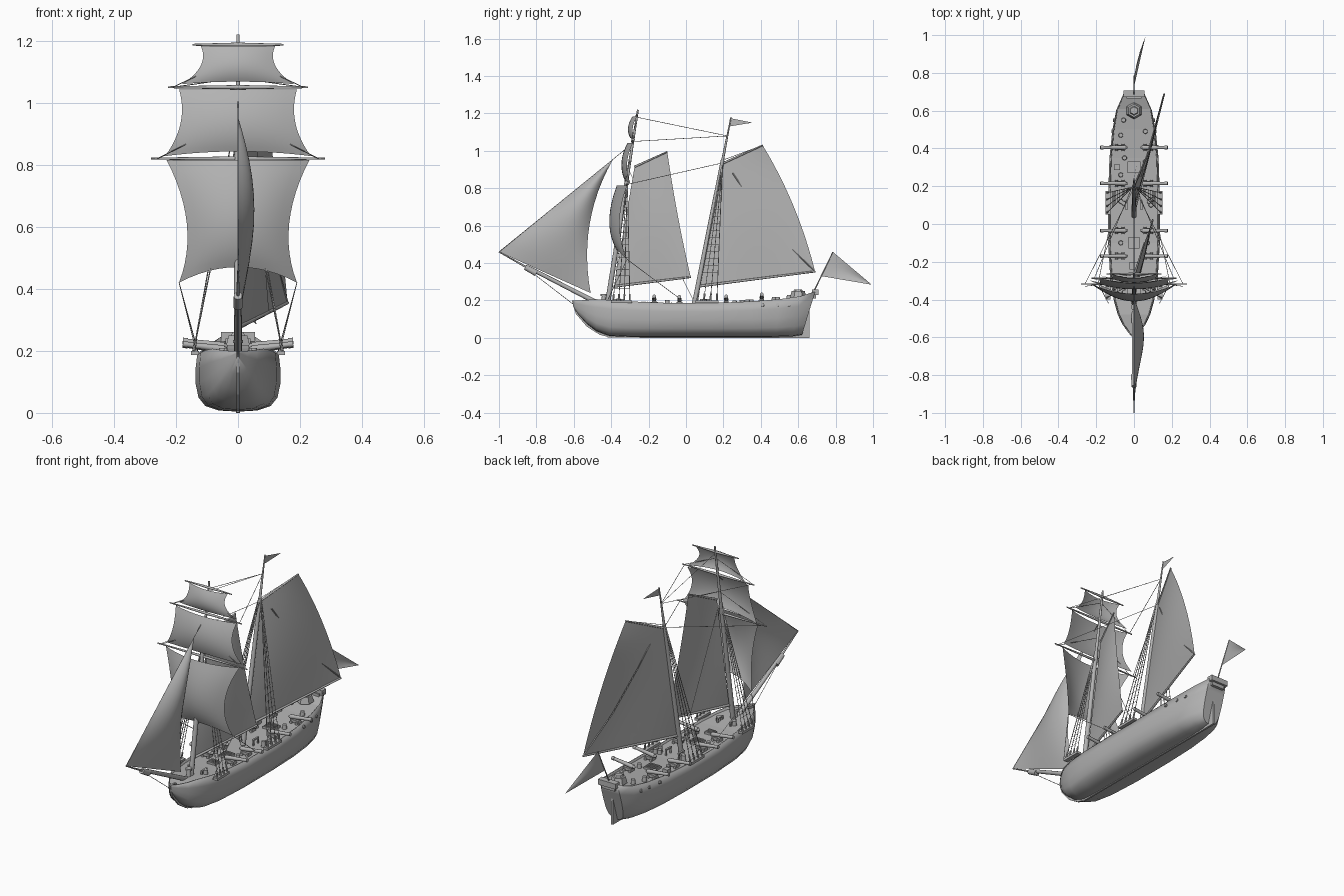
import bpy, bmesh, math, random
from mathutils import Vector, Matrix

cube = bpy.data.objects.get("Cube")
if cube:
    bpy.data.objects.remove(cube)

GREY = bpy.data.materials.new("plain grey")
GREY.use_nodes = True
GREY.diffuse_color = (0.45, 0.45, 0.45, 1)
GREY.node_tree.nodes["Principled BSDF"].inputs["Base Color"].default_value = (0.45, 0.45, 0.45, 1)


def finish(bm, name, smooth=True):
    mesh = bpy.data.meshes.new(name)
    bm.to_mesh(mesh)
    bm.free()
    mesh.materials.append(GREY)
    obj = bpy.data.objects.new(name, mesh)
    bpy.context.collection.objects.link(obj)
    if smooth:
        bpy.ops.object.select_all(action='DESELECT')
        obj.select_set(True)
        bpy.context.view_layer.objects.active = obj
        bpy.ops.object.shade_smooth_by_angle(angle=math.radians(40))
    return obj


def tube(bm, a, b, r1, r2=None, sides=8):
    a, b = Vector(a), Vector(b)
    d = b - a
    m = Matrix.Translation((a + b) / 2) @ d.to_track_quat('Z', 'Y').to_matrix().to_4x4()
    bmesh.ops.create_cone(bm, cap_ends=True, segments=sides, radius1=r1,
                          radius2=r1 if r2 is None else r2, depth=d.length, matrix=m)


def box(bm, centre, size, turn=0):
    m = Matrix.Translation(centre) @ Matrix.Rotation(turn, 4, 'Z') @ Matrix.Diagonal((*size, 1))
    bmesh.ops.create_cube(bm, size=1, matrix=m)


def spar(name, *parts, sides=10):
    bm = bmesh.new()
    for a, b, r1, r2 in parts:
        tube(bm, a, b, r1, r2, sides)
    return finish(bm, name)


def edge(points, t):
    # straight edge for two points, parabola through three
    p = [Vector(q) for q in points]
    if len(p) == 2:
        return p[0].lerp(p[1], t)
    return p[0] * (2 * (t - .5) * (t - 1)) + p[1] * (4 * t * (1 - t)) + p[2] * (2 * t * (t - .5))


def sail(name, left, right, bulge=(0, 0, 0), lift=0, taper=True, n=12):
    bm = bmesh.new()
    grid = []
    for j in range(n + 1):
        v = j / n
        a, b = edge(left, v), edge(right, v)
        row = []
        for i in range(n + 1):
            u = i / n
            hump = 4 * u * (1 - u)
            p = a.lerp(b, u) + Vector(bulge) * hump * (math.sin(math.pi * v) if taper else 1)
            p.z += lift * hump * (1 - v) ** 2
            row.append(bm.verts.new(p))
        grid.append(row)
    for j in range(n):
        for i in range(n):
            bm.faces.new((grid[j][i], grid[j][i + 1], grid[j + 1][i + 1], grid[j + 1][i]))
    bmesh.ops.remove_doubles(bm, verts=bm.verts, dist=1e-5)
    return finish(bm, name)


# Hull: y, half width, keel height, rail height, rake of the section
stations = [(-.605, .005, .17, .2, 0), (-.575, .03, .125, .2, 0), (-.53, .062, .075, .203, 0),
            (-.48, .086, .036, .207, 0), (-.41, .106, .01, .203, 0), (-.3, .125, .005, .195, 0),
            (-.1, .137, .004, .187, 0), (.15, .137, .004, .187, 0), (.35, .13, .004, .195, 0),
            (.48, .115, .005, .207, .02), (.57, .095, .008, .222, .04), (.62, .058, .015, .245, .07)]
section = [(.96, 1), (1, .75), (1, .5), (.93, .25), (.77, .1), (.45, .02)]
ring = [(-x, z) for x, z in section] + [(0, 0)] + [s for s in reversed(section)]
bm = bmesh.new()
rows = [[bm.verts.new((fx * w, y + rake * fz, zb + (zt - zb) * fz)) for fx, fz in ring]
        for y, w, zb, zt, rake in stations]
for r, s in zip(rows, rows[1:]):
    for j in range(len(ring) - 1):
        bm.faces.new((r[j], s[j], s[j + 1], r[j + 1]))
bm.faces.new(list(reversed(rows[-1])))
bm.faces.new(rows[0])
bmesh.ops.recalc_face_normals(bm, faces=bm.faces)
hull = finish(bm, "hull")
wall = hull.modifiers.new("thickness", 'SOLIDIFY')
wall.thickness = .006
wall.offset = -1

# Deck just below the rail
bm = bmesh.new()
planks = [[bm.verts.new((s * w * .93, y + rake * .95, zt - .014)) for s in (-1, 1)]
          for y, w, zb, zt, rake in stations]
for r, s in zip(planks, planks[1:]):
    bm.faces.new((r[0], r[1], s[1], s[0]))
finish(bm, "deck", False)


def deck_z(y):
    for s, t in zip(stations, stations[1:]):
        if s[0] <= y <= t[0]:
            return s[3] + (t[3] - s[3]) * (y - s[0]) / (t[0] - s[0]) - .014
    return stations[-1][3] - .014


# Rudder and stem plates
def plate(name, outline, thick):
    bm = bmesh.new()
    f = bm.faces.new([bm.verts.new((-thick / 2, y, z)) for y, z in outline])
    out = bmesh.ops.extrude_face_region(bm, geom=[f])
    bmesh.ops.translate(bm, vec=(thick, 0, 0),
                        verts=[v for v in out['geom'] if isinstance(v, bmesh.types.BMVert)])
    bmesh.ops.recalc_face_normals(bm, faces=bm.faces)
    finish(bm, name, False)


plate("rudder", [(.58, 0), (.66, 0), (.66, .19), (.68, .23), (.64, .22)], .012)
plate("stem", [(-.61, .2), (-.59, .13), (-.53, .06), (-.46, .016), (-.4, .002),
               (-.38, .012), (-.48, .06), (-.56, .2)], .01)
plate("keel", [(-.42, .001), (.6, 0), (.6, .01), (-.42, .012)], .01)

# Masts and bowsprit
fore = lambda z: Vector((0, -.42 + .163 * (z - .18) / 1.04, z))
main = lambda z: Vector((0, .045 + .18 * (z - .18) / .92, z))
spar("foremast", (fore(.18), fore(.85), .014, .011), (fore(.83), fore(1.22), .009, .005))
spar("mainmast", (main(.18), main(.95), .014, .01), (main(.93), main(1.18), .008, .003))
spar("bowsprit", ((0, -.46, .18), (0, -.85, .38), .013, .01), ((0, -.8, .345), (0, -.86, .378), .016, .014),
     ((0, -.83, .365), (0, -1, .46), .006, .003))

# Square sails on their yards: yard height, yard half, y, then top, middle and foot (half width, y, z)
squares = [("course", .82, .28, -.318, (.23, -.315, .815), (.165, -.355, .61), (.19, -.315, .42), .055, .05),
           ("topsail", 1.05, .225, -.287, (.19, -.283, 1.043), (.185, -.315, .935), (.235, -.298, .828), .03, .015),
           ("topgallant", 1.187, .146, -.264, (.12, -.262, 1.183), (.12, -.285, 1.12), (.18, -.272, 1.06), .025, .008)]
for name, z, half, y, top, mid, foot, belly, lift in squares:
    sides = [[(s * x, yy, zz) for x, yy, zz in (foot, mid, top)] for s in (-1, 1)]
    sail(name, *sides, bulge=(0, -belly, 0), lift=lift, taper=False)
    spar(name + "_yard", *(((0, y, z), (s * half, y, z), .007, .003) for s in (-1, 1)))

# Jib and the two gaff sails with boom and gaff
sail("jib", [(0, -1, .46), (0, -.39, .955)], [(0, -.51, .24), (.015, -.515, .61), (0, -.39, .955)], (.045, 0, 0))
gaffs = [("fore", (0, -.385, .275), (.1, .025, .325), (.075, -.045, .66), (.055, -.1, .995), (0, -.275, .915)),
         ("main", (0, .06, .275), (.16, .69, .355), (.125, .575, .705), (.09, .41, 1.03), (0, .2, .935))]
for name, tack, clew, mid, peak, throat in gaffs:
    sail(name + "_gaff_sail", [tack, throat], [clew, mid, peak], (.015, 0, 0))
    spar(name + "_boom", (tack, clew, .007, .005))
    spar(name + "_gaff", (throat, peak, .006, .004))

# Ensign with staff, and masthead pennant
spar("ensign_staff", ((0, .67, .22), (0, .785, .46), .004, .002))
sail("ensign", [(0, .725, .33), (0, .785, .46)], [(.06, .99, .285), (.06, .99, .287)], (-.01, 0, 0), n=6)
sail("pennant", [(0, .228, 1.13), (0, .235, 1.175)], [(.02, .35, 1.15), (.02, .35, 1.152)], n=4)

# Standing and running rigging
ropes = bmesh.new()
channels = bmesh.new()


def rope(a, b, r=.0015):
    tube(ropes, a, b, r, sides=4)


for s in (-1, 1):
    for mast, top, y0, y1 in ((fore, .86, -.39, -.3), (main, .95, .06, .165)):
        box(channels, (s * .138, (y0 + y1) / 2, .193), (.026, y1 - y0 + .02, .014))
        feet = [Vector((s * .143, y0 + (y1 - y0) * i / 3, .2)) for i in range(4)]
        head = mast(top) + Vector((s * .008, 0, 0))
        for f in feet:
            rope(f, head, .002)
            tube(channels, f, f.lerp(head, .05), .005, sides=6)
        for k in range(2, 18):
            rope(feet[0].lerp(head, k / 20), feet[-1].lerp(head, k / 20), .0011)
    rope((s * .19, -.315, .42), (s * .13, -.02, .2))
    rope((s * .19, -.315, .42), (s * .135, -.42, .2))
    rope((s * .26, -.318, .82), main(.935))
    rope((s * .21, -.287, 1.05), main(1.08))
    for z, half, tip in ((.82, .26, .95), (1.05, .21, 1.15)):
        rope((s * half, fore(z).y - .01, z), fore(tip))
rope(fore(1.18), main(1.08))
rope((0, -.39, .955), fore(1.04))
rope((0, -1, .46), (0, -.39, .955))
rope(fore(.9), (0, .04, .2))
rope((0, -.86, .378), (0, -.59, .17))
rope(main(.95), (.09, .41, 1.03))
creases = [(.035, .25, .88), (.062, .34, .745), (.107, .5, .54), (.16, .69, .355)]
for a, b in zip(creases, creases[1:]):
    rope(a, b, .0035)
finish(ropes, "rigging", False)
finish(channels, "shroud_channels", False)

# Cannons with carriages, two by two
for k, y in enumerate((-.17, -.035, .215, .405)):
    bm = bmesh.new()
    z = deck_z(y)
    for s in (-1, 1):
        box(bm, (s * .075, y, z + .014), (.05, .026, .016))
        for wx in (.058, .092):
            tube(bm, (s * wx, y - .019, z + .007), (s * wx, y + .019, z + .007), .008)
        tube(bm, (s * .045, y, z + .03), (s * .175, y, z + .046), .012, .008, 10)
        tube(bm, (s * .162, y, z + .0445), (s * .178, y, z + .0465), .01, .01, 10)
        tube(bm, (s * .034, y, z + .0285), (s * .046, y, z + .03), .004, .011)
    finish(bm, f"cannon_pair_{k + 1}")

# Deck fittings: hatches, skylight, barrels, capstan, stern chest
bm = bmesh.new()
for y, w, d in ((.3, .07, .06), (-.1, .06, .06), (-.22, .05, .04)):
    z = deck_z(y)
    box(bm, (0, y, z + .006), (w, d, .012))
    for i in range(4):
        box(bm, (0, y + d * (i / 4 - .375), z + .014), (w * .85, d * .1, .005))
box(bm, (-.09, .3, deck_z(.3) + .012), (.03, .03, .024))
finish(bm, "hatches", False)
spar("skylight", ((0, .6, .215), (0, .6, .25), .045, .035), ((0, .6, .245), (0, .6, .26), .028, .02), sides=6)
spar("capstan", ((0, -.44, .185), (0, -.44, .225), .014, .01), ((0, -.44, .225), (0, -.44, .235), .017, .017))
bm = bmesh.new()
box(bm, (0, .69, .245), (.11, .035, .03))
box(bm, (0, .68, .225), (.08, .03, .03))
finish(bm, "stern_chest", False)

random.seed(4)
bm = bmesh.new()
for x, y in ((-.055, .55), (.06, .49), (-.07, .47), (-.07, .26), (.08, .12), (.1, .13), (.09, .1),
             (-.07, .12), (-.055, .11), (-.07, -.1), (.07, -.1), (-.05, .35), (.06, .33), (.05, -.36), (-.05, -.36)):
    z = deck_z(y)
    tube(bm, (x, y, z), (x, y, z + random.uniform(.022, .034)), .013, .011, 10)
finish(bm, "barrels")

# Pin rails at the masts
bm = bmesh.new()
for y in (-.36, .1):
    for s in (-1, 1):
        box(bm, (s * .04, y, .205), (.01, .05, .008))
        for d in (-.02, .02):
            box(bm, (s * .04, y + d, .19), (.008, .008, .035))
finish(bm, "pin_rails", False)

# Stern ports along both quarters
bm = bmesh.new()
for s in (-1, 1):
    for y, x in ((.41, .124), (.49, .113), (.55, .104)):
        tube(bm, (s * (x - .008), y, .175), (s * (x + .006), y, .177), .009)
finish(bm, "stern_ports")
